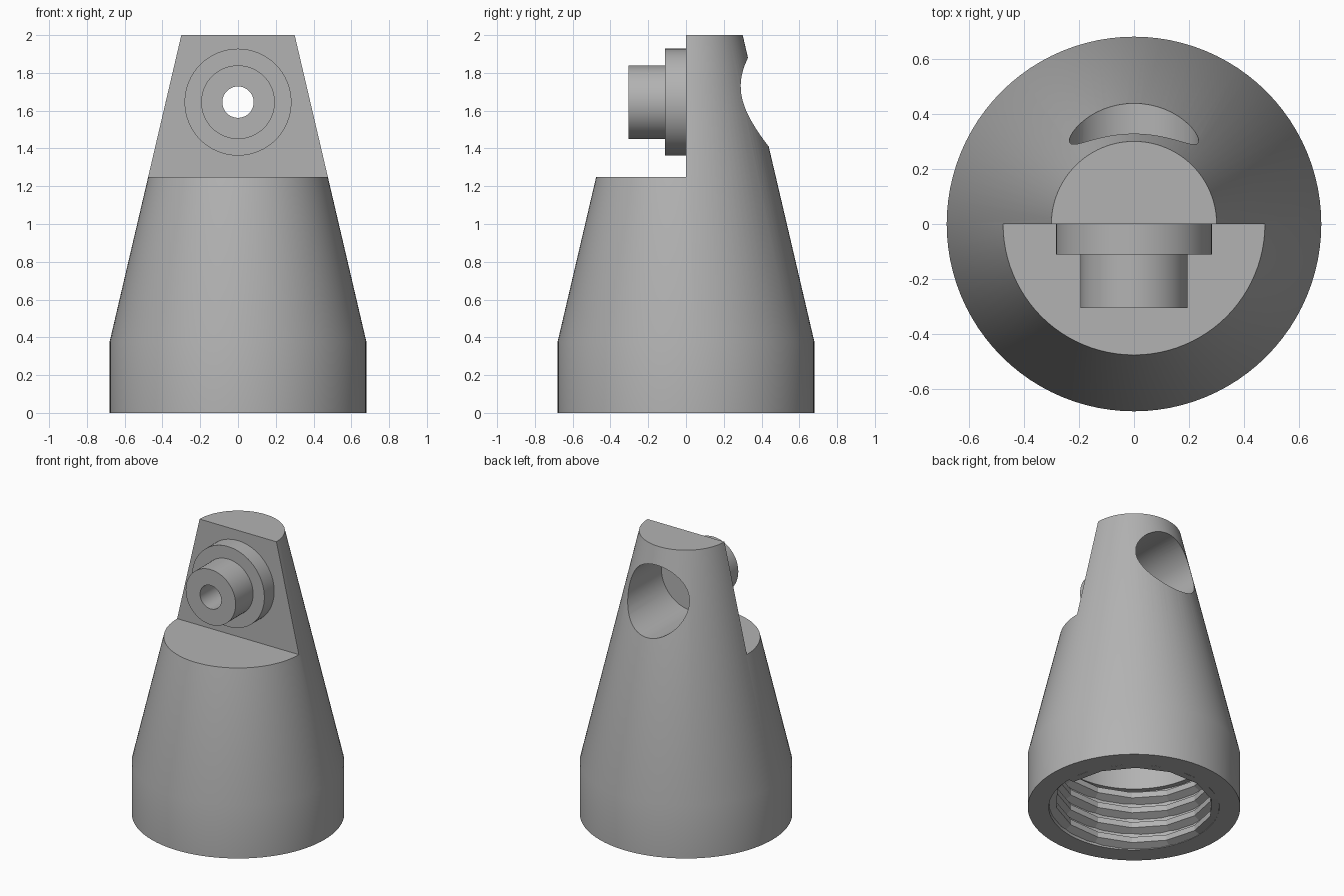
import bpy, bmesh
from math import pi, sin, cos
from mathutils import Matrix

cube = bpy.data.objects.get("Cube")
if cube:
    bpy.data.objects.remove(cube, do_unlink=True)

grey = bpy.data.materials.new("plain grey")
grey.use_nodes = True
grey.diffuse_color = (0.45, 0.45, 0.45, 1)
grey.node_tree.nodes["Principled BSDF"].inputs["Base Color"].default_value = (0.45, 0.45, 0.45, 1)

PIN_Z = 1.645
RECESS_R = 0.235
RECESS_FLOOR = -0.06


def finish(name, bm):
    bmesh.ops.recalc_face_normals(bm, faces=bm.faces)
    mesh = bpy.data.meshes.new(name)
    bm.to_mesh(mesh)
    bm.free()
    mesh.materials.append(grey)
    obj = bpy.data.objects.new(name, mesh)
    bpy.context.collection.objects.link(obj)
    return obj


def lathe(name, profile, matrix=Matrix(), steps=96):
    """Revolve a closed (radius, height) outline around z, then place it."""
    bm = bmesh.new()
    verts = [bm.verts.new((r, 0, h)) for r, h in profile]
    edges = [bm.edges.new((verts[i - 1], v)) for i, v in enumerate(verts)]
    bmesh.ops.spin(bm, geom=verts + edges, axis=(0, 0, 1), cent=(0, 0, 0),
                   angle=2 * pi, steps=steps, use_duplicate=False)
    bmesh.ops.remove_doubles(bm, verts=bm.verts, dist=1e-5)
    bmesh.ops.dissolve_degenerate(bm, edges=bm.edges, dist=1e-5)
    bm.transform(matrix)
    return finish(name, bm)


def cut(target, cutter):
    mod = target.modifiers.new("cut", "BOOLEAN")
    mod.operation = "DIFFERENCE"
    mod.solver = "EXACT"
    mod.object = cutter
    cutter.hide_render = True
    bpy.context.view_layer.objects.active = target
    bpy.ops.object.modifier_apply(modifier=mod.name)
    bpy.data.objects.remove(cutter, do_unlink=True)


def smooth(obj):
    bpy.ops.object.select_all(action="DESELECT")
    obj.select_set(True)
    bpy.context.view_layer.objects.active = obj
    bpy.ops.object.shade_smooth_by_angle(angle=0.5)


# Tapered body with a stepped bore in the underside
body = lathe("tapered_body", [
    (0.545, 0), (0.68, 0), (0.68, 0.375), (0.30, 2), (0, 2),
    (0, 0.64), (0.51, 0.64), (0.51, 0.43), (0.545, 0.43)])

# Front half removed above the ledge
bm = bmesh.new()
bmesh.ops.create_cube(bm, size=2)
bm.transform(Matrix.Translation((0, -1, 2.25)))
cut(body, finish("front_cutter", bm))

# Round recess from the back
along_y = Matrix.Translation((0, 0, PIN_Z)) @ Matrix.Rotation(-pi / 2, 4, "X")
cut(body, lathe("recess_cutter", [(0, -0.1), (RECESS_R, -0.1), (RECESS_R, 1), (0, 1)],
                along_y, 64))
smooth(body)

# Stepped hollow boss on the flat front
boss = lathe("stepped_boss", [
    (0.083, -0.305), (0.195, -0.305), (0.195, -0.11), (0.283, -0.11),
    (0.283, 0), (RECESS_R, 0), (RECESS_R, RECESS_FLOOR), (0.083, RECESS_FLOOR)],
    along_y, 64)
smooth(boss)

# Faceted internal screw thread
PITCH, TURNS, SIDES = 0.11, 4, 14
section = [(0.555, -0.045), (0.505, -0.02), (0.505, 0.02), (0.555, 0.045)]
bm = bmesh.new()
previous = None
for i in range(TURNS * SIDES + 1):
    a = 2 * pi * i / SIDES
    z = i / SIDES * PITCH - 0.02
    ring = [bm.verts.new((r * cos(a), r * sin(a), max(0.001, z + h))) for r, h in section]
    if previous:
        for k in range(4):
            n = (k + 1) % 4
            bm.faces.new((previous[k], previous[n], ring[n], ring[k]))
    else:
        bm.faces.new(ring)
    previous = ring
bm.faces.new(previous)
finish("screw_thread", bm)
